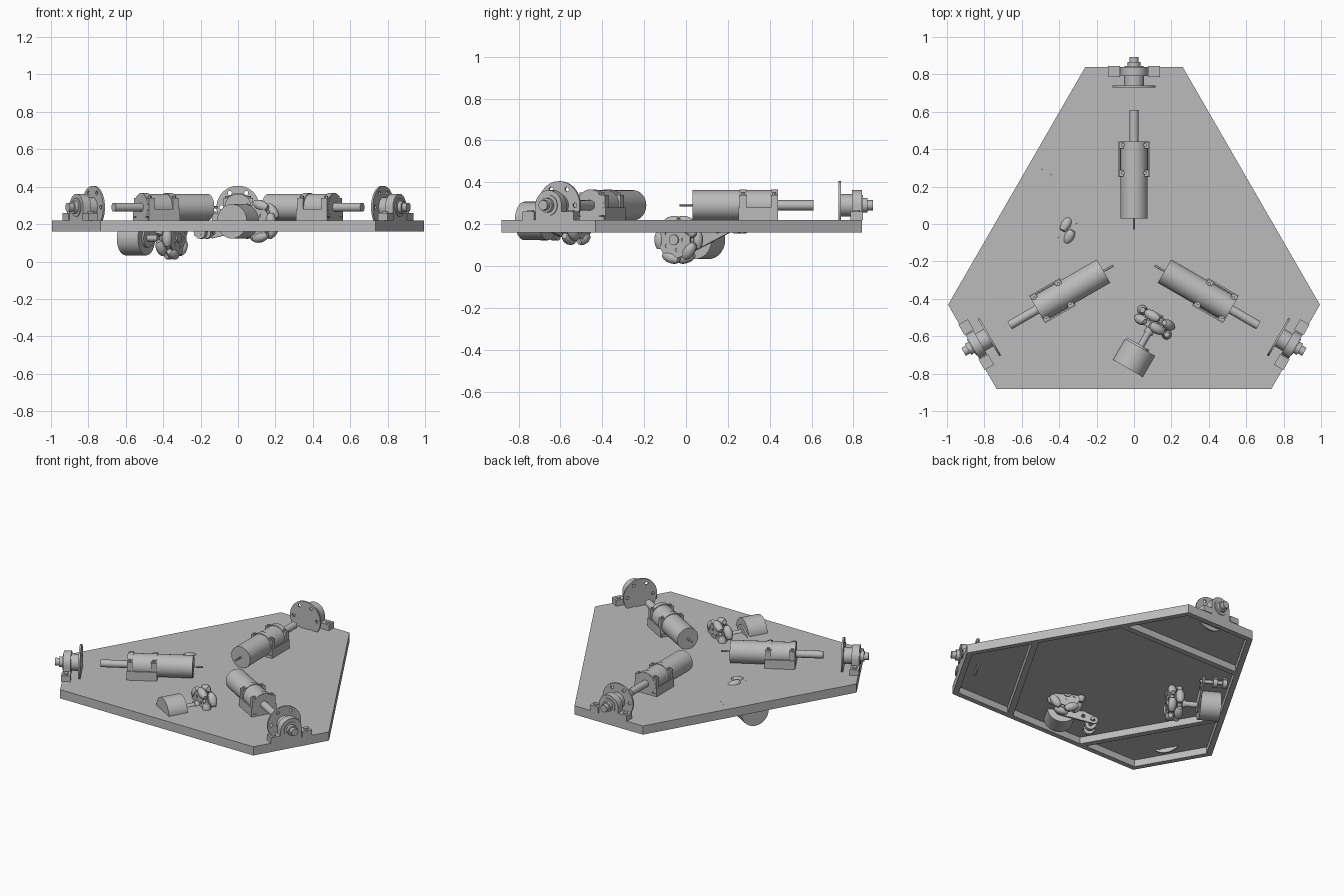
import bpy, bmesh
from math import radians, sin, cos, pi, tan
from mathutils import Matrix, Vector

cube = bpy.data.objects.get("Cube")
if cube:
    bpy.data.objects.remove(cube, do_unlink=True)

grey = bpy.data.materials.new("plain_grey")
grey.use_nodes = True
grey.diffuse_color = (0.5, 0.5, 0.5, 1)
grey.node_tree.nodes["Principled BSDF"].inputs["Base Color"].default_value = (0.5, 0.5, 0.5, 1)

T = lambda x, y, z: Matrix.Translation((x, y, z))
R = lambda deg, axis: Matrix.Rotation(radians(deg), 4, axis)


def finish(name, bm, matrix, smooth=True):
    bmesh.ops.remove_doubles(bm, verts=bm.verts, dist=1e-5)
    bmesh.ops.recalc_face_normals(bm, faces=bm.faces)
    bm.transform(matrix)
    mesh = bpy.data.meshes.new(name)
    bm.to_mesh(mesh)
    bm.free()
    mesh.materials.append(grey)
    ob = bpy.data.objects.new(name, mesh)
    bpy.context.collection.objects.link(ob)
    if smooth:
        bpy.ops.object.select_all(action='DESELECT')
        bpy.context.view_layer.objects.active = ob
        ob.select_set(True)
        bpy.ops.object.shade_smooth_by_angle(angle=radians(30))
    return ob


def lathe(name, profile, matrix, sides=32):
    """Body of revolution about local z from (height, radius) pairs."""
    bm = bmesh.new()
    rings = [[bm.verts.new((r * cos(2 * pi * i / sides), r * sin(2 * pi * i / sides), h))
              for i in range(sides)] for h, r in profile]
    for a, b in zip(rings, rings[1:]):
        for i in range(sides):
            j = (i + 1) % sides
            bm.faces.new((a[i], a[j], b[j], b[i]))
    bm.faces.new(rings[0][::-1])
    bm.faces.new(rings[-1])
    return finish(name, bm, matrix)


def rod(name, start, end, radius, matrix, sides=32):
    return lathe(name, [(start, radius), (end, radius)], matrix, sides)


def box(name, center, size, matrix):
    bm = bmesh.new()
    bmesh.ops.create_cube(bm, size=1, matrix=T(*center) @ Matrix.Diagonal((*size, 1)))
    return finish(name, bm, matrix, False)


def sheet(name, loops, thickness, matrix):
    """Flat plate: the first loop is the outline, the others are holes."""
    curve = bpy.data.curves.new(name, 'CURVE')
    curve.dimensions = '2D'
    curve.fill_mode = 'BOTH'
    curve.extrude = thickness / 2
    for loop in loops:
        spline = curve.splines.new('POLY')
        spline.points.add(len(loop) - 1)
        for point, (x, y) in zip(spline.points, loop):
            point.co = (x, y, 0, 1)
        spline.use_cyclic_u = True
    ob = bpy.data.objects.new(name, curve)
    bpy.context.collection.objects.link(ob)
    graph = bpy.context.evaluated_depsgraph_get()
    mesh = bpy.data.meshes.new_from_object(ob.evaluated_get(graph))
    bm = bmesh.new()
    bm.from_mesh(mesh)
    bpy.data.objects.remove(ob, do_unlink=True)
    bpy.data.curves.remove(curve)
    bpy.data.meshes.remove(mesh)
    return finish(name, bm, matrix)


def arc(x, y, r, start=0, sweep=360, n=32):
    steps = n if sweep == 360 else n - 1
    return [(x + r * cos(radians(start + sweep * i / steps)),
             y + r * sin(radians(start + sweep * i / steps))) for i in range(n)]


def hole_ring(count, radius, size, phase=0):
    return [arc(radius * cos(2 * pi * i / count + phase),
                radius * sin(2 * pi * i / count + phase), size, n=12) for i in range(count)]


# Base plate: thin skin over a ribbed frame with four pockets
CENTER = T(0, -0.158, 0)
END, HALF, RIM = 0.998, 0.26, 0.035


def width(u, inset=0.0):
    return HALF + (END - u) * tan(pi / 6) - inset / cos(pi / 6)


def spun(points, k):
    return [tuple((R(120 * k, 'Z') @ Vector((x, y, 0))).xy) for x, y in points]


def span(u, inset=0.0):
    return [(width(u, inset), u), (-width(u, inset), u)]


outline = [p for k in range(3) for p in spun(span(END), k)]
core = [p for k in range(3) for p in spun(span(0.58, RIM), k)]
corners = [spun(span(0.62, RIM) + span(END - RIM, RIM)[::-1], k) for k in range(3)]
sheet("base_skin", [outline], 0.014, CENTER @ T(0, 0, 0.213))
sheet("base_frame", [outline, core] + corners, 0.046, CENTER @ T(0, 0, 0.183))

# Three drive motors with clamps, and three bearing hubs
for k in range(3):
    arm = CENTER @ R(120 * k, 'Z')
    axis = arm @ T(0, 0, 0.29) @ R(-90, 'X')
    rod("motor_rear_pin", 0.128, 0.19, 0.006, axis, 12)
    rod("motor_body", 0.188, 0.598, 0.072, axis, 40)
    rod("motor_shaft", 0.598, 0.768, 0.024, axis, 24)
    box("motor_cradle", (0, 0.503, 0.228), (0.15, 0.19, 0.016), arm)
    for side in (-1, 1):
        box("cradle_rail", (side * 0.081, 0.503, 0.25), (0.008, 0.19, 0.06), arm)
    for u in (0.43, 0.58):
        rod("motor_clamp", u - 0.017, u + 0.017, 0.076, axis, 40)
        for side in (-1, 1):
            box("clamp_lug", (side * 0.06, u, 0.29), (0.04, 0.034, 0.1), arm)
            rod("clamp_bolt", 0.34, 0.35, 0.01, arm @ T(side * 0.06, u, 0), 6)

    upright = arm @ T(0, 0, 0.29) @ R(90, 'X')
    sheet("wheel_flange", [arc(0, 0, 0.115, n=48)] + hole_ring(6, 0.088, 0.011),
          0.011, upright @ T(0, 0, -0.893))
    rod("flange_hub", 0.895, 0.955, 0.053, axis)
    arch = arc(0, 0, 0.072, 0, 180, 24) + [(-0.072, -0.07), (0.072, -0.07)]
    sheet("bearing_housing", [arch], 0.048, upright @ T(0, 0, -0.974))
    lathe("bearing_shaft", [(0.99, 0.05), (1.003, 0.05), (1.003, 0.034), (1.025, 0.034),
                            (1.025, 0.024), (1.052, 0.024)], axis)
    for side in (-1, 1):
        box("bearing_foot", (side * 0.108, 0.974, 0.24), (0.064, 0.058, 0.04), arm)
        rod("foot_bolt", 0.26, 0.268, 0.016, arm @ T(side * 0.112, 0.974, 0), 16)


# Two roller wheel units, each with a drum motor on a swinging arm
def wheel_unit(place, heading, pitch):
    unit = T(*place) @ R(heading, 'Z') @ R(pitch, 'X')
    axis = unit @ R(90, 'Y')
    for row, x in enumerate((-0.024, 0.024)):
        phase = row * pi / 5
        for face in (-0.015, 0.015):
            sheet("wheel_disc", [arc(0, 0, 0.088, n=40)] + hole_ring(5, 0.05, 0.01, phase),
                  0.006, axis @ T(0, 0, x + face))
        rod("wheel_core", x - 0.014, x + 0.014, 0.06, axis)
        for i in range(5):
            spot = unit @ T(x, 0, 0) @ R(72 * i + 36 * row, 'X') @ T(0, 0, 0.089)
            lathe("wheel_roller", [(-0.044, 0.014), (-0.03, 0.022), (-0.012, 0.027),
                                   (0.012, 0.027), (0.03, 0.022), (0.044, 0.014)],
                  spot @ R(90, 'X'), 16)
    rod("wheel_hub", -0.05, 0.07, 0.025, axis, 24)
    rod("drive_shaft", 0.05, 0.16, 0.018, axis, 20)
    rod("drum_motor", 0.155, 0.285, 0.092, axis, 40)
    # Arm outline tapers from the drum to its tip
    flat = unit @ T(0.15, 0, 0) @ R(90, 'Z') @ R(90, 'X')
    outline = arc(0, 0, 0.05, -85, 170, 16) + arc(-0.21, 0, 0.026, 85, 190, 12)
    sheet("swing_arm", [outline, arc(-0.21, 0, 0.009, n=12), arc(-0.14, 0, 0.012, n=12)],
          0.012, flat)
    rod("pivot_pin", 0.13, 0.3, 0.012, unit @ T(0, -0.2, 0) @ R(90, 'Y'), 16)
    for x in (0.225, 0.285):
        rod("pivot_bearing", x - 0.014, x + 0.014, 0.032,
            unit @ T(0, -0.2, 0) @ R(90, 'Y'), 20)
        box("pivot_mount", (x, -0.2, 0.01), (0.028, 0.07, 0.03), unit)


wheel_unit((0.11, -0.525, 0.215), 240, 18)
wheel_unit((-0.355, -0.035, 0.125), 150, -18)
